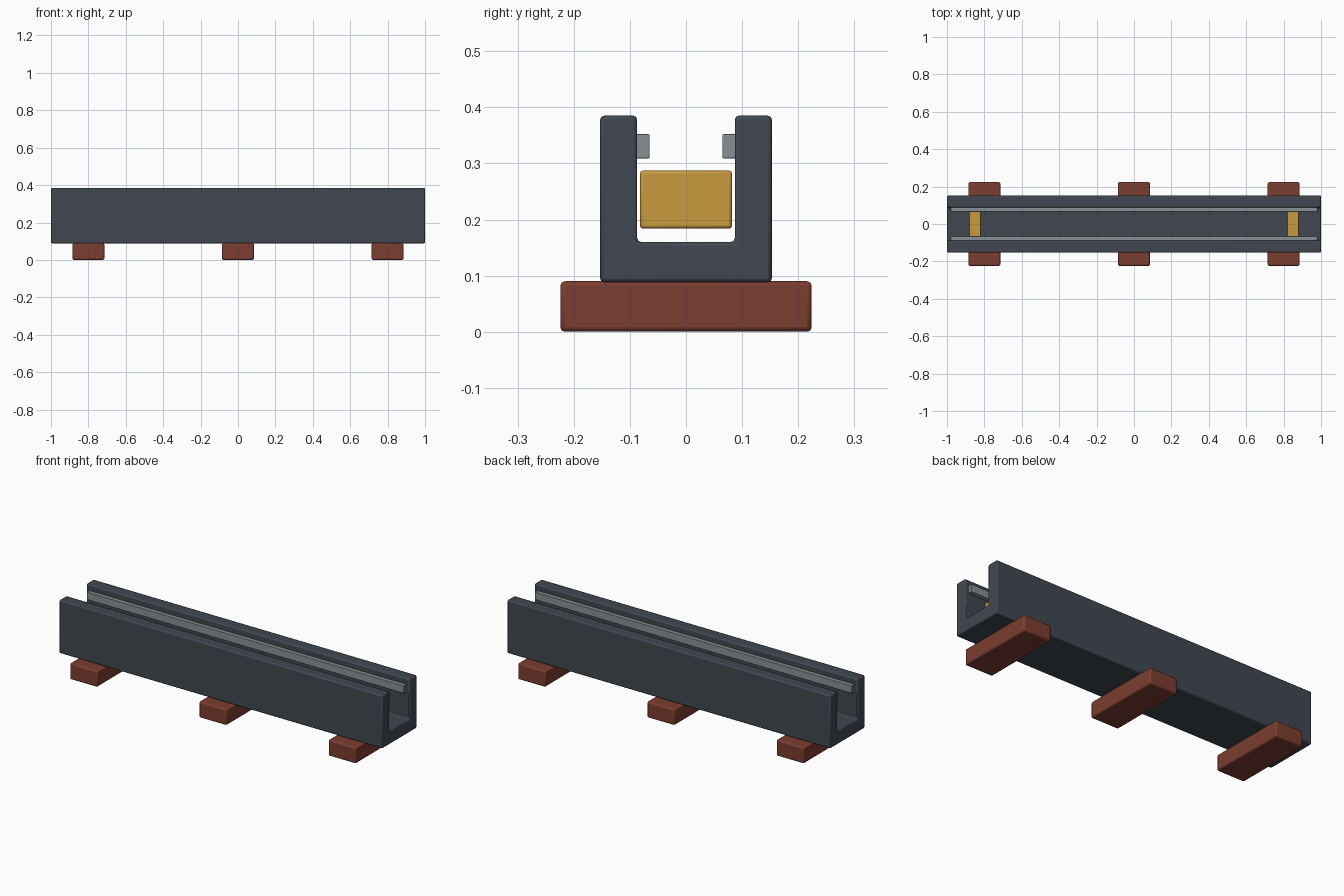
import bpy, bmesh

if "Cube" in bpy.data.objects:
    bpy.data.objects.remove(bpy.data.objects["Cube"])


def material(name, rgb):
    m = bpy.data.materials.new(name)
    m.diffuse_color = (*rgb, 1)
    m.use_nodes = True
    m.node_tree.nodes["Principled BSDF"].inputs["Base Color"].default_value = m.diffuse_color
    return m


steel = material("dark slate steel", (0.052, 0.064, 0.082))
rust = material("rust red", (0.20, 0.047, 0.03))
brass = material("brass yellow", (0.58, 0.32, 0.045))
grey = material("light grey metal", (0.25, 0.28, 0.30))


def finish(name, bm, mat, bevel):
    bmesh.ops.recalc_face_normals(bm, faces=bm.faces)
    me = bpy.data.meshes.new(name)
    bm.to_mesh(me)
    bm.free()
    me.materials.append(mat)
    ob = bpy.data.objects.new(name, me)
    bpy.context.collection.objects.link(ob)
    mod = ob.modifiers.new("soft edges", 'BEVEL')
    mod.width, mod.segments = bevel, 2
    mod.limit_method = 'ANGLE'
    bpy.ops.object.select_all(action='DESELECT')
    ob.select_set(True)
    bpy.context.view_layer.objects.active = ob
    bpy.ops.object.shade_smooth_by_angle()
    return ob


def box(name, lo, hi, mat, bevel):
    bm = bmesh.new()
    bmesh.ops.create_cube(bm, size=1)
    for v in bm.verts:
        for i in range(3):
            v.co[i] = lo[i] if v.co[i] < 0 else hi[i]
    return finish(name, bm, mat, bevel)


# U-shaped trough, extruded along x
half = [(0.087, 0.16), (0.087, 0.385), (0.153, 0.385), (0.153, 0.088)]
profile = half + [(-y, z) for y, z in reversed(half)]
bm = bmesh.new()
face = bm.faces.new([bm.verts.new((-1, y, z)) for y, z in profile])
ext = bmesh.ops.extrude_face_region(bm, geom=[face])["geom"]
bmesh.ops.translate(bm, vec=(2, 0, 0),
                    verts=[g for g in ext if isinstance(g, bmesh.types.BMVert)])
finish("trough", bm, steel, 0.007)

# guide rails on the inner walls
for side, y0, y1 in (("front", -0.09, -0.065), ("back", 0.065, 0.09)):
    box(side + "_guide_rail", (-0.98, y0, 0.309), (0.98, y1, 0.352), grey, 0.002)

# sleepers under the trough
for i, x in enumerate((-0.8, 0, 0.8)):
    box(f"sleeper_{i + 1}", (x - 0.085, -0.224, 0), (x + 0.085, 0.224, 0.09), rust, 0.008)

# brass blocks near both ends
for side, x in (("left", -0.85), ("right", 0.85)):
    box(side + "_brass_block", (x - 0.031, -0.082, 0.184), (x + 0.031, 0.082, 0.287), brass, 0.005)
